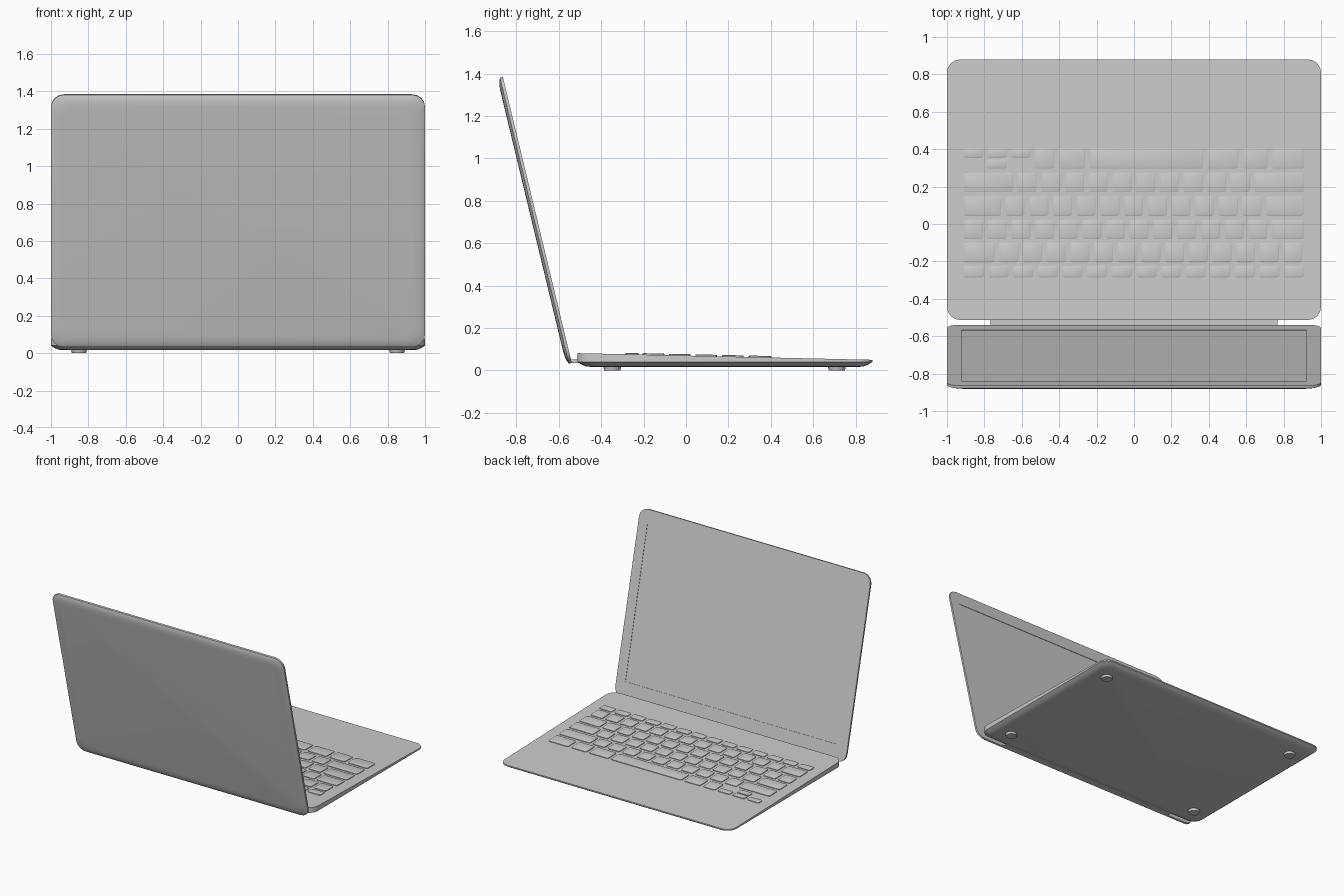
import bpy, bmesh, math
from mathutils import Matrix

if "Cube" in bpy.data.objects:
    bpy.data.objects.remove(bpy.data.objects["Cube"])

grey = bpy.data.materials.new("light_grey")
grey.diffuse_color = (0.6, 0.6, 0.6, 1)
grey.use_nodes = True
grey.node_tree.nodes["Principled BSDF"].inputs["Base Color"].default_value = grey.diffuse_color


def outline(x0, x1, y0, y1, r, seg=4):
    """Rounded rectangle, anticlockwise."""
    pts = []
    for i, (cx, cy) in enumerate([(x1 - r, y1 - r), (x0 + r, y1 - r),
                                  (x0 + r, y0 + r), (x1 - r, y0 + r)]):
        for k in range(seg + 1):
            a = math.pi / 2 * (i + k / seg)
            pts.append((cx + r * math.cos(a), cy + r * math.sin(a)))
    return pts


def loft(bm, rings):
    """Skin a list of equal-length point rings and cap both ends."""
    vs = [[bm.verts.new(p) for p in ring] for ring in rings]
    for a, b in zip(vs, vs[1:]):
        n = len(a)
        for i in range(n):
            j = (i + 1) % n
            bm.faces.new((a[i], a[j], b[j], b[i]))
    bm.faces.new(vs[0][::-1])
    bm.faces.new(vs[-1])


def finish(name, bm, angle=35):
    bmesh.ops.recalc_face_normals(bm, faces=bm.faces)
    me = bpy.data.meshes.new(name)
    bm.to_mesh(me)
    bm.free()
    ob = bpy.data.objects.new(name, me)
    bpy.context.collection.objects.link(ob)
    me.materials.append(grey)
    bpy.ops.object.select_all(action='DESELECT')
    ob.select_set(True)
    bpy.context.view_layer.objects.active = ob
    bpy.ops.object.shade_smooth_by_angle(angle=math.radians(angle))
    return ob


def deck(y):
    """Height of the sloping upper deck."""
    return 0.081 - 0.0225 * (y + 0.513)


# base: tapered wedge with rounded underside
bm = bmesh.new()
rings = []
for inset, z in [(0.065, 0.016), (0.04, 0.019), (0.018, 0.028), (0.0, 0.04)]:
    o = outline(-1 + inset, 1 - inset, -0.513 + inset, 0.88 - inset, 0.07)
    rings.append([(x, y, z) for x, y in o])
rings.append([(x, y, deck(y)) for x, y in outline(-1, 1, -0.513, 0.88, 0.07)])
loft(bm, rings)
finish("base", bm)

# lid: thin tilted shell with a shallow recessed screen on the inside
bm = bmesh.new()
L = 1.388
screen = outline(-0.922, 0.922, 0.12, 1.28, 0.004)
rings = [[(x, y, 0.003) for x, y in screen], [(x, y, 0) for x, y in screen]]
for inset, w in [(0, 0), (0, 0.014), (0.015, 0.021), (0.035, 0.025), (0.06, 0.027)]:
    o = outline(-1 + inset, 1 - inset, inset, L - inset, 0.07)
    rings.append([(x, y, w) for x, y in o])
loft(bm, rings)
tilt = math.pi / 2 + math.atan2(0.325, 1.349)
bm.transform(Matrix.Translation((0, -0.539, 0.035)) @ Matrix.Rotation(tilt, 4, 'X'))
finish("lid", bm)

# hinge bar
bm = bmesh.new()
bmesh.ops.create_cube(bm, size=1, matrix=Matrix.Translation((0, -0.525, 0.042))
                      @ Matrix.Diagonal((1.535, 0.045, 0.016, 1)))
finish("hinge", bm)

# keyboard
bm = bmesh.new()
GAP = 0.022
X0, X1, UNIT = -0.912, 0.91, 0.1266


def key(x0, x1, y0, y1):
    rings = []
    for inset, h in [(0, -0.003), (0, 0.005), (0.004, 0.007)]:
        o = outline(x0 + inset, x1 - inset, y0 + inset, y1 - inset, 0.012, 2)
        rings.append([(x, y, deck(y) + h) for x, y in o])
    loft(bm, rings)


def row(y0, y1, count, pitch, first=0, last=0):
    """Even keys between an optional wide first and wide last key."""
    x = X0
    if first:
        key(x, x + first, y0, y1)
        x += first + GAP
    for _ in range(count):
        key(x, x + pitch - GAP, y0, y1)
        x += pitch
    if last:
        key(x, X1, y0, y1)


row(-0.285, -0.225, 14, (X1 - X0 + GAP) / 14)
row(-0.205, -0.102, 13, UNIT, first=0.167)
row(-0.080, 0.022, 13, UNIT, last=1)
row(0.044, 0.146, 11, UNIT, first=0.201, last=1)
row(0.170, 0.272, 10, UNIT, first=0.265, last=1)
# bottom row: arrow cluster, modifiers and space bar
for i in range(3):
    key(X0 + i * UNIT, X0 + (i + 1) * UNIT - GAP, 0.354, 0.404)
key(X0 + UNIT, X0 + 2 * UNIT - GAP, 0.296, 0.346)
for a, b in [(-0.532, -0.428), (-0.403, -0.262), (-0.24, 0.37),
             (0.392, 0.557), (0.58, 0.714), (0.738, X1)]:
    key(a, b, 0.296, 0.404)
finish("keys", bm, 30)

# feet
bm = bmesh.new()
for sx in (-1, 1):
    for y in (-0.348, 0.712):
        bmesh.ops.create_cone(bm, cap_ends=True, segments=24, radius1=0.038,
                              radius2=0.043, depth=0.02,
                              matrix=Matrix.Translation((sx * 0.85, y, 0.01)))
finish("feet", bm)
